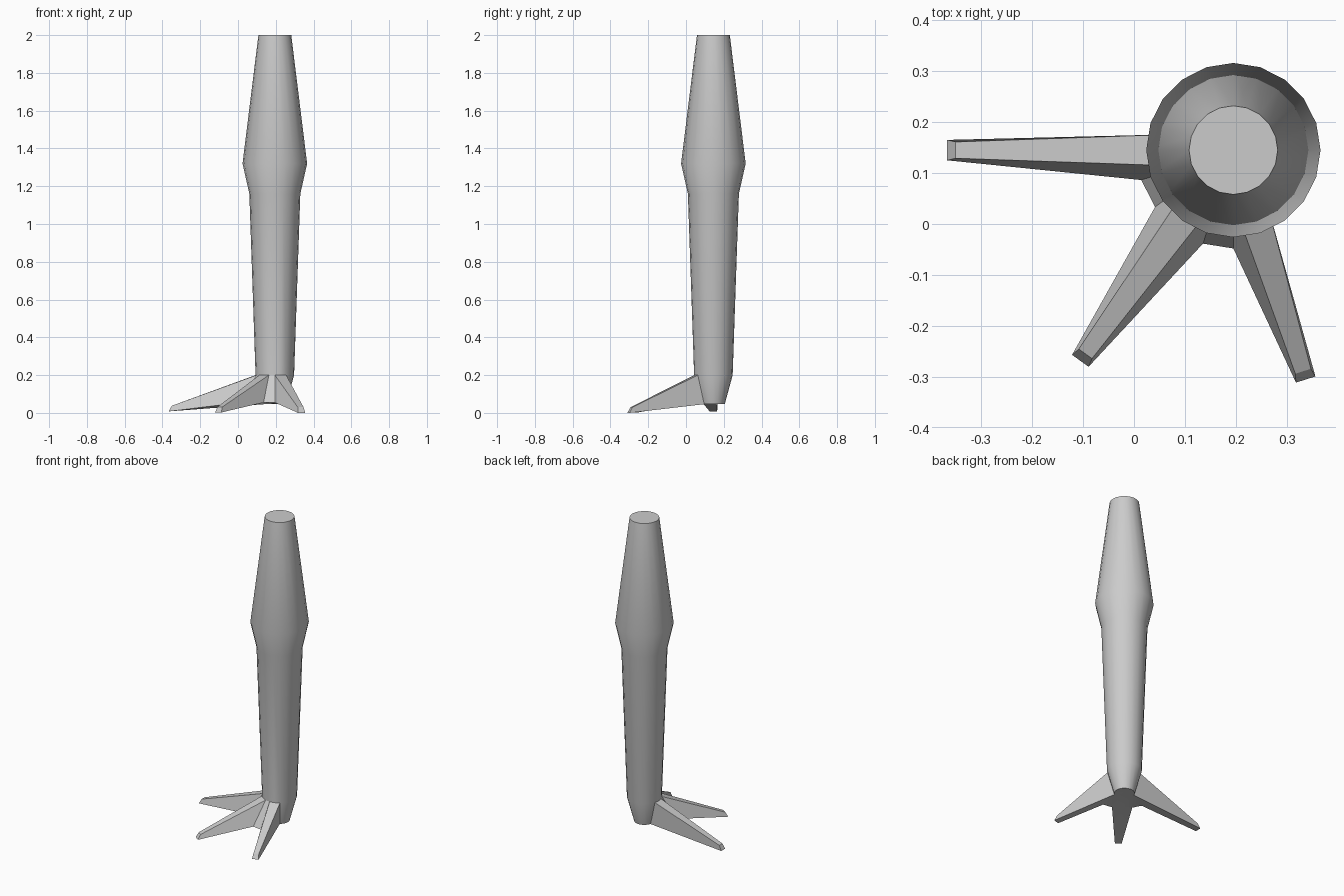
import bpy, bmesh
from math import radians, cos, sin

if "Cube" in bpy.data.objects:
    bpy.data.objects.remove(bpy.data.objects["Cube"])

CX, CY, SIDES = 0.195, 0.145, 20
bm = bmesh.new()


def polar(r, deg, z, side=0.0):
    a = radians(deg)
    return bm.verts.new((CX + r * cos(a) - side * sin(a),
                         CY + r * sin(a) + side * cos(a), z))


# leg: stacked rings from the thigh cut down to the ankle
profile = [(0.087, 2.0), (0.171, 1.32), (0.135, 1.16), (0.102, 0.2)]
rings = [[polar(r, i * 360 / SIDES, z) for i in range(SIDES)] for r, z in profile]

# sole ring: narrow at the heel, pushed out where the toes and webs join
sole_radius = {10: 0.105, 11: 0.19, 12: 0.19, 13: 0.181, 14: 0.193, 15: 0.193, 16: 0.105}
rings.append([polar(sole_radius.get(i, 0.06), i * 360 / SIDES,
                    0.055 if 11 <= i <= 15 else 0.046) for i in range(SIDES)])

# toes: (first ring index, direction, reach, tip bottom height)
toes = [(9, 180, 0.562, 0.008), (12, 234, 0.511, 0.002), (15, 287.5, 0.472, 0.0)]
toe_segments = {s + k for s, *_ in toes for k in (0, 1)}

# walls, leaving the toe roots open
for row, (upper, lower) in enumerate(zip(rings, rings[1:])):
    for i in range(SIDES):
        if row == len(rings) - 2 and i in toe_segments:
            continue
        j = (i + 1) % SIDES
        bm.faces.new((upper[i], lower[i], lower[j], upper[j]))
bm.faces.new(rings[0])
bm.faces.new(rings[-1][::-1])

# tapered toes extruded from the ankle
for s, angle, reach, z in toes:
    top, low = rings[-2][s:s + 3], rings[-1][s:s + 3]
    ta, tb = [polar(reach - 0.017, angle, z + 0.03, w) for w in (-0.016, 0.016)]
    la, lb = [polar(reach, angle, z, w) for w in (-0.02, 0.02)]
    bm.faces.new((*top, tb, ta))
    bm.faces.new((*low[::-1], la, lb))
    bm.faces.new((top[0], ta, la, low[0]))
    bm.faces.new((top[2], low[2], lb, tb))
    bm.faces.new((ta, tb, lb, la))

bmesh.ops.recalc_face_normals(bm, faces=bm.faces)
mesh = bpy.data.meshes.new("bird_leg")
bm.to_mesh(mesh)
bm.free()
leg = bpy.data.objects.new("bird_leg", mesh)
bpy.context.collection.objects.link(leg)

# smooth leg, crisp toes
bpy.context.view_layer.objects.active = leg
leg.select_set(True)
bpy.ops.object.shade_smooth_by_angle(angle=radians(30))
